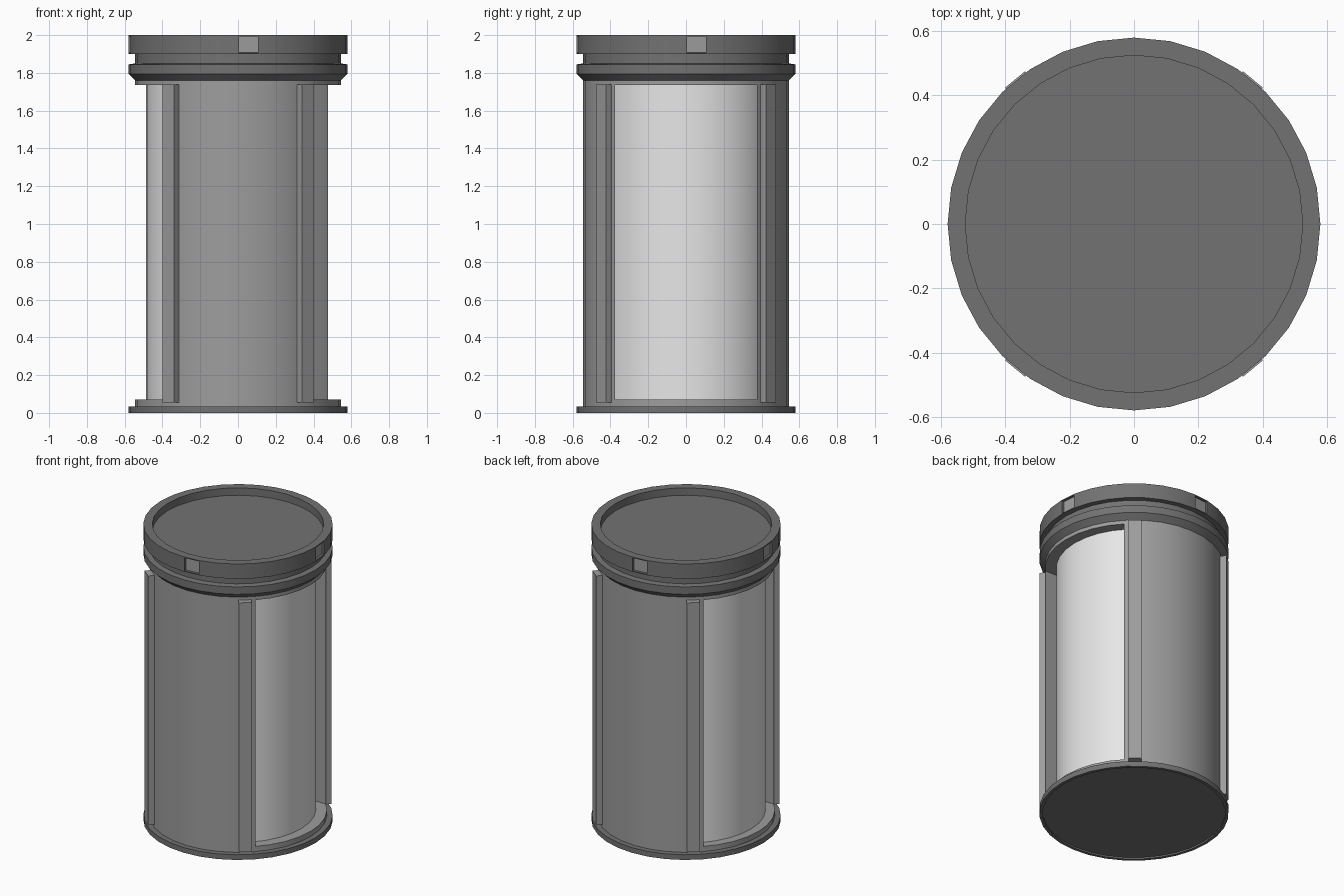
import bpy, bmesh, math
from mathutils import Matrix

SIDES = 32

cube = bpy.data.objects.get("Cube")
if cube:
    bpy.data.objects.remove(cube, do_unlink=True)


def make_material(name, value):
    mat = bpy.data.materials.new(name)
    mat.use_nodes = True
    colour = (value, value, value, 1)
    mat.diffuse_color = colour
    mat.node_tree.nodes["Principled BSDF"].inputs["Base Color"].default_value = colour
    return mat


dark = make_material("dark grey", 0.17)
mid = make_material("mid grey", 0.34)
light = make_material("light grey", 0.8)


def finish(name, bm, *mats):
    mesh = bpy.data.meshes.new(name)
    bm.to_mesh(mesh)
    bm.free()
    for mat in mats:
        mesh.materials.append(mat)
    obj = bpy.data.objects.new(name, mesh)
    bpy.context.collection.objects.link(obj)
    return obj


def activate(obj):
    bpy.ops.object.select_all(action="DESELECT")
    obj.select_set(True)
    bpy.context.view_layer.objects.active = obj


def smooth(obj):
    activate(obj)
    bpy.ops.object.shade_smooth_by_angle(angle=math.radians(30))


def lathe(profile, closed=False):
    """Turn (radius, height) points about z; open profiles get flat end caps."""
    bm = bmesh.new()
    rings = []
    for r, z in profile:
        angles = [math.tau * i / SIDES for i in range(SIDES)]
        rings.append([bm.verts.new((r * math.cos(a), r * math.sin(a), z)) for a in angles])
    pairs = list(zip(rings, rings[1:]))
    if closed:
        pairs.append((rings[-1], rings[0]))
    else:
        bm.faces.new(rings[0])
        bm.faces.new(rings[-1])
    for low, high in pairs:
        for i in range(SIDES):
            j = (i + 1) % SIDES
            bm.faces.new((low[i], low[j], high[j], high[i]))
    bmesh.ops.recalc_face_normals(bm, faces=bm.faces)
    return bm


def box(size, matrix):
    bm = bmesh.new()
    bmesh.ops.create_cube(bm, size=1, matrix=matrix @ Matrix.Diagonal((*size, 1)))
    return bm


# Base flange with a shallow recess underneath
smooth(finish("base_flange", lathe(
    [(0.56, 0.01), (0.56, 0), (0.58, 0), (0.58, 0.035), (0.5, 0.035)]), dark))

# Inner light cylinder, seen through the side windows
core = finish("inner_cylinder", lathe([(0.482, 0.03), (0.482, 1.77)]), light)
core.location.x = -0.006
smooth(core)

# Outer shell with a tall window cut through both sides
shell = finish("outer_shell", lathe(
    [(0.47, 0.03), (0.545, 0.03), (0.545, 1.765), (0.47, 1.765)], closed=True), mid)
cutter = finish("window_cutter", box((2, 0.75, 1.665), Matrix.Translation((0, 0, 0.9025))), mid)
cutter.hide_render = True
cut = shell.modifiers.new("windows", "BOOLEAN")
cut.operation = "DIFFERENCE"
cut.solver = "EXACT"
cut.object = cutter
activate(shell)
bpy.ops.object.modifier_apply(modifier=cut.name)
bpy.data.objects.remove(cutter, do_unlink=True)
smooth(shell)

# Four upright ribs beside the windows
for side, x in (("left", 1), ("right", -1)):
    for end, y in (("front", -1), ("back", 1)):
        angle = math.atan2(0.45 * y, 0.37 * x)
        place = Matrix.Rotation(angle, 4, "Z") @ Matrix.Translation((0.56, 0, 0.897))
        finish(f"{end}_{side}_rib", box((0.045, 0.08, 1.685), place), mid)

# Chamfered collar and neck under the lid
smooth(finish("collar", lathe(
    [(0.545, 1.76), (0.58, 1.795), (0.58, 1.845), (0.545, 1.85), (0.545, 1.905)]), dark))

# Lid with a sunken top and four small square notches
bm = lathe([(0.54, 1.9), (0.58, 1.9), (0.58, 2), (0.525, 2), (0.525, 1.95)])
notches = []
for face in bm.faces:
    c = face.calc_center_median()
    turn = math.degrees(math.atan2(c.y, c.x)) % 90
    if math.hypot(c.x, c.y) > 0.57 and abs(c.z - 1.95) < 0.01 and turn < 360 / SIDES:
        notches.append(face)
bmesh.ops.inset_individual(bm, faces=notches, thickness=0.009)
bmesh.ops.inset_individual(bm, faces=notches, thickness=0.001, depth=-0.015)
for face in notches:
    face.material_index = 1
smooth(finish("lid", bm, dark, mid))
